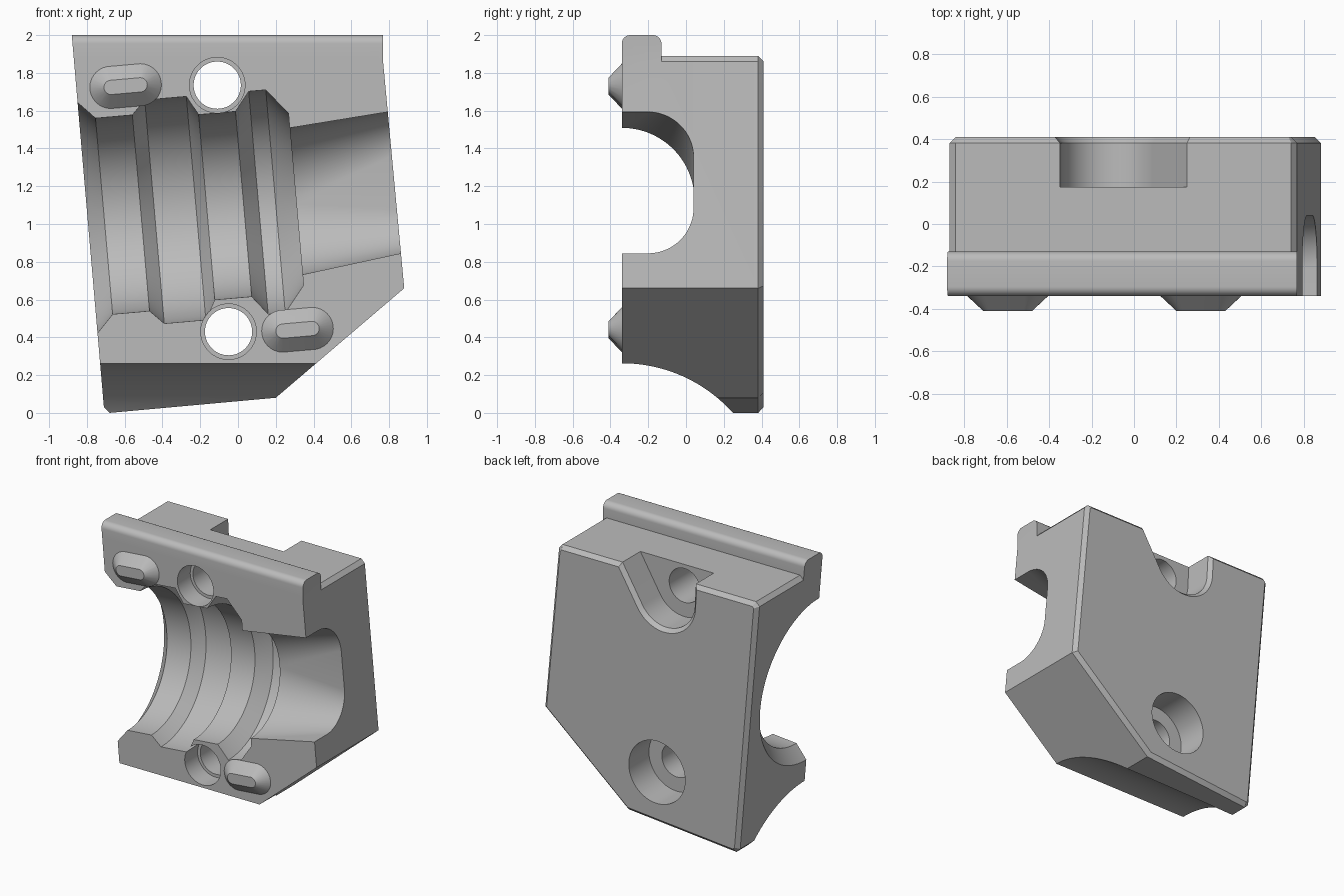
import bpy, bmesh
from math import cos, sin, pi, radians
from mathutils import Vector

cube = bpy.data.objects.get("Cube")
if cube:
    bpy.data.objects.remove(cube, do_unlink=True)

FRONT, BACK = -0.34, 0.41
TILT = radians(5)
AXIS = Vector((cos(TILT), 0, sin(TILT)))
SIDE = Vector((-sin(TILT), 0, cos(TILT)))
DEPTH = Vector((0, 1, 0))

grey = bpy.data.materials.new("Plain grey")
grey.use_nodes = True
grey.diffuse_color = (0.5, 0.5, 0.5, 1)
grey.node_tree.nodes["Principled BSDF"].inputs["Base Color"].default_value = (0.5, 0.5, 0.5, 1)


def loft(name, rings, back_bevel=0):
    """Skin a closed solid through rings of matching points."""
    bm = bmesh.new()
    rows = [[bm.verts.new(p) for p in ring] for ring in rings]
    n = len(rows[0])
    for a, b in zip(rows, rows[1:]):
        for i in range(n):
            j = (i + 1) % n
            bm.faces.new((a[i], a[j], b[j], b[i]))
    bm.faces.new(rows[0])
    bm.faces.new(rows[-1])
    bmesh.ops.recalc_face_normals(bm, faces=bm.faces)
    if back_bevel:
        edges = [e for e in bm.edges if all(v.co.y > BACK - 0.001 for v in e.verts)]
        bmesh.ops.bevel(bm, geom=edges, offset=back_bevel, segments=1, affect='EDGES')
    mesh = bpy.data.meshes.new(name)
    bm.to_mesh(mesh)
    bm.free()
    mesh.materials.append(grey)
    obj = bpy.data.objects.new(name, mesh)
    bpy.context.collection.objects.link(obj)
    return obj


def ring(center, u, v, half_u, half_v, r, steps=16):
    """Rounded rectangle around a centre, spanned by u and v."""
    pts = []
    for k, (su, sv) in enumerate(((1, 1), (-1, 1), (-1, -1), (1, -1))):
        for i in range(steps):
            a = (k + (i + 0.5) / steps) * pi / 2
            pts.append(center + u * (su * (half_u - r) + r * cos(a))
                       + v * (sv * (half_v - r) + r * sin(a)))
    return pts


def cylinder(name, x, z, r, y0, y1):
    return loft(name, [ring(Vector((x, y, z)), AXIS, SIDE, r, r, r) for y in (y0, y1)])


def combine(target, tool, operation):
    mod = target.modifiers.new(tool.name, 'BOOLEAN')
    mod.operation, mod.solver, mod.object = operation, 'EXACT', tool
    bpy.context.view_layer.objects.active = target
    bpy.ops.object.modifier_apply(modifier=mod.name)
    bpy.data.objects.remove(tool, do_unlink=True)


# Main block, with clipped corners and a chamfered back
outline = [(-0.868, 1.86), (-0.84, 1.89), (0.74, 1.89), (0.768, 1.86),
           (0.88, 0.66), (0.2, 0.08), (-0.68, 0), (-0.71, 0.03)]
block = loft("clamp_block", [[(x, y, z) for x, z in outline] for y in (FRONT, BACK)], 0.028)

# Rounded lip along the top of the front face
lip_profile = [(FRONT, 1.8), (-0.13, 1.8)]
for y, start in ((-0.13 - 0.045, 0), (FRONT + 0.045, pi / 2)):
    for i in range(9):
        a = start + i * pi / 16
        lip_profile.append((y + 0.045 * cos(a), 1.955 + 0.045 * sin(a)))
lip = loft("top_lip", [[(-0.88 + (2 - z) * 0.086, y, z) for y, z in lip_profile],
                       [(0.768, y, z) for y, z in lip_profile]])
combine(block, lip, 'UNION')

# Curved scoop under the front
scoop = loft("bottom_scoop", [ring(Vector((x, FRONT, -0.527)), DEPTH, Vector((0, 0, 1)),
                                   0.79, 0.79, 0.79, 32) for x in (-1.2, 1.2)])
combine(block, scoop, 'DIFFERENCE')

# Grooved half-round channel
hub = Vector((0.305, FRONT, 1.13))
groove = [(-1.2, 0.71), (-1.1, 0.607), (-1.018, 0.521), (-0.822, 0.521), (-0.75, 0.594),
          (-0.529, 0.594), (-0.4725, 0.492), (-0.2765, 0.492), (-0.1976, 0.592),
          (-0.107, 0.592), (0.002, 0.457)]
channel = loft("grooved_channel", [ring(hub + AXIS * u, DEPTH, SIDE, r, r, r, 24) for u, r in groove])
combine(block, channel, 'DIFFERENCE')

# Side outlet that blends from round to a rounded rectangle
outlet_rings = []
for t in (-0.06, 1.15):
    center = Vector((0.305, FRONT, 1.12)).lerp(Vector((0.833, FRONT, 1.22)), t)
    outlet_rings.append(ring(center, DEPTH, SIDE, 0.385 - 0.005 * t,
                             0.39 - 0.014 * t, 0.385 - 0.145 * t, 24))
combine(block, loft("side_outlet", outlet_rings), 'DIFFERENCE')

# Bolt holes with a shallow front recess
top_hole, low_hole = (-0.11, 1.735), (-0.05, 0.43)
for x, z in (top_hole, low_hole):
    combine(block, cylinder("bolt_hole", x, z, 0.125, -1, 1), 'DIFFERENCE')
    combine(block, cylinder("bolt_recess", x, z, 0.147, -0.5, -0.19), 'DIFFERENCE')

# Round nut pocket low on the back
combine(block, cylinder("nut_pocket", *low_hole, 0.23, 0.175, 0.6), 'DIFFERENCE')

# Open notch at the top of the back, flared into a chamfer
cx, cz = top_hole
notch = [(-0.25, 0.365)]
for i in range(33):
    a = pi + i / 32 * radians(149)
    notch.append((0.23 * cos(a), 0.23 * sin(a)))
notch.append((0.485, 0.365))
notch_rings = [[(cx + x * s, y, cz + z * s) for x, z in notch]
               for y, s in ((0.175, 1), (0.382, 1), (0.432, 1.2))]
combine(block, loft("top_notch", notch_rings), 'DIFFERENCE')

# Tapered locating pegs on the front
for name, x, z in (("upper_peg", -0.595, 1.73), ("lower_peg", 0.315, 0.44)):
    sections = ((FRONT + 0.01, 0.19, 0.112), (FRONT, 0.19, 0.112), (-0.41, 0.115, 0.038))
    peg = loft(name, [ring(Vector((x, y, z)), AXIS, SIDE, length, width, width, 8)
                      for y, length, width in sections])
    combine(block, peg, 'UNION')

bpy.ops.object.select_all(action='DESELECT')
block.select_set(True)
bpy.context.view_layer.objects.active = block
bpy.ops.object.shade_smooth_by_angle(angle=radians(28))
